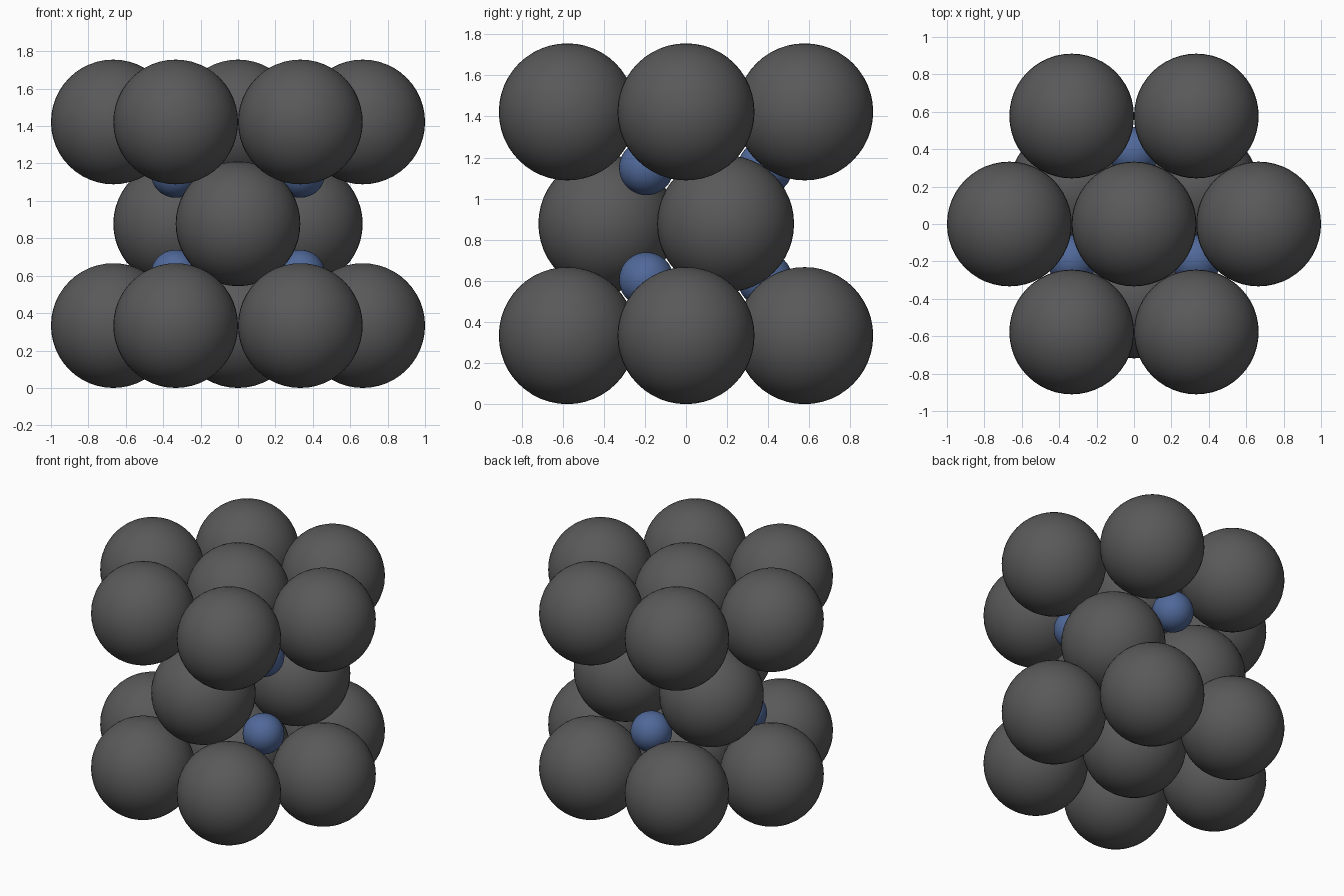
import bpy
from math import sqrt, sin, cos, radians

if "Cube" in bpy.data.objects:
    bpy.data.objects.remove(bpy.data.objects["Cube"])

R = 1 / 3                       # large ball radius
SMALL = 0.133                   # small ball radius
STEP = 2 * R * sqrt(2 / 3)      # height between close-packed layers
HOLE = 2 * R / sqrt(3)          # distance of hollows from the axis


def material(name, color):
    mat = bpy.data.materials.new(name)
    mat.diffuse_color = color
    mat.use_nodes = True
    mat.node_tree.nodes["Principled BSDF"].inputs["Base Color"].default_value = mat.diffuse_color
    return mat


dark = material("dark_grey", (0.1, 0.1, 0.1, 1))
blue = material("blue", (0.08, 0.14, 0.32, 1))


def ball(name, x, y, z, radius, mat):
    bpy.ops.mesh.primitive_uv_sphere_add(segments=48, ring_count=24,
                                         radius=radius, location=(x, y, z))
    ob = bpy.context.object
    ob.name = name
    ob.data.materials.append(mat)
    bpy.ops.object.shade_smooth()


def ring(name, count, start, dist, z, radius, mat):
    for i in range(count):
        a = radians(start + 360 * i / count)
        ball(f"{name}_{i + 1}", dist * cos(a), dist * sin(a), z, radius, mat)


# Bottom and top hexagonal layers
for label, z in (("bottom", R), ("top", R + 2 * STEP)):
    ball(f"{label}_centre_ball", 0, 0, z, R, dark)
    ring(f"{label}_outer_ball", 6, 0, 2 * R, z, R, dark)

# Middle layer of three balls resting in the hollows
ring("middle_ball", 3, -90, HOLE, R + STEP, R, dark)

# Small balls in the gaps between layers
for label, z in (("lower", R + STEP / 2), ("upper", R + 1.5 * STEP)):
    ring(f"{label}_small_ball", 3, 90, HOLE, z, SMALL, blue)
